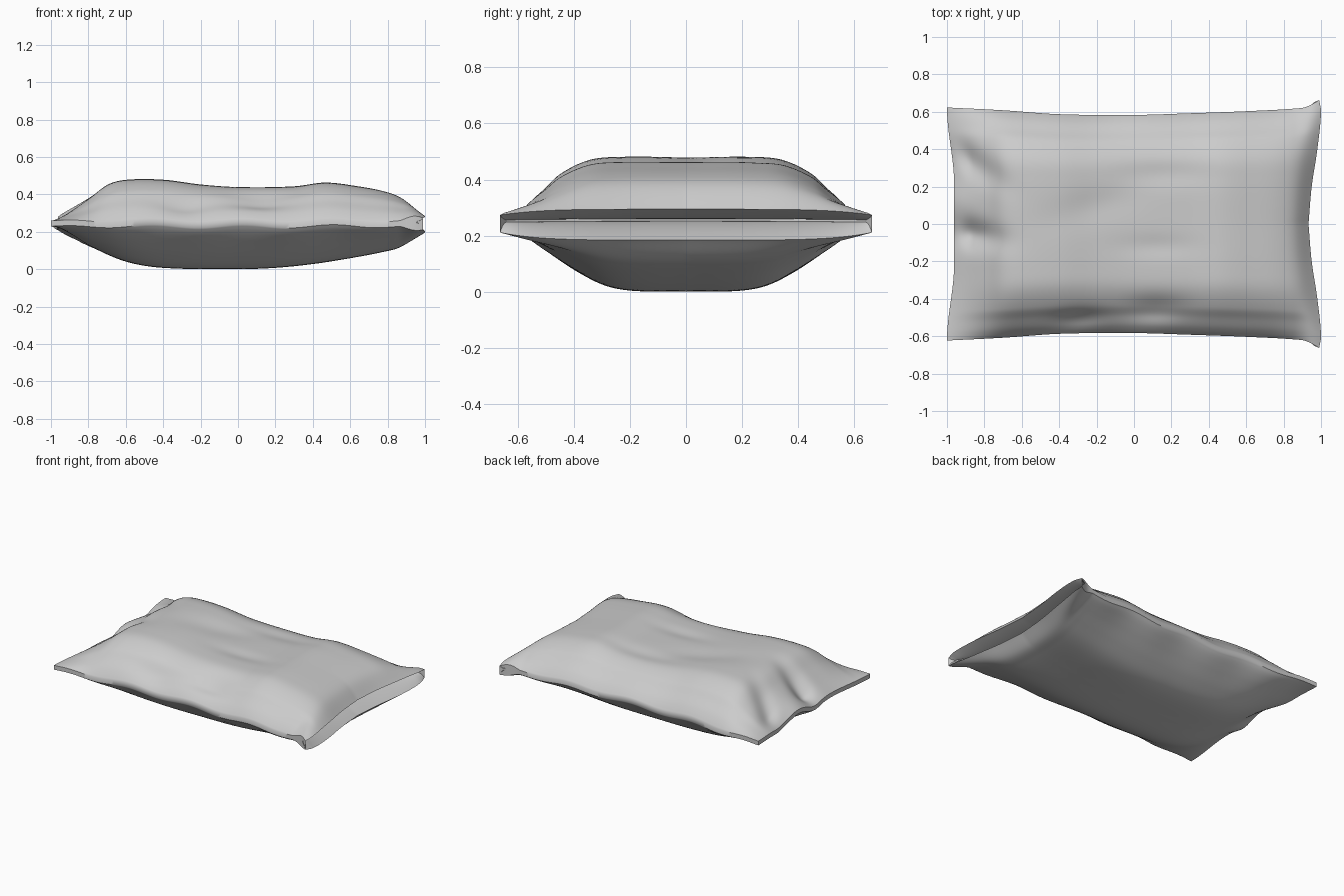
import bpy, bmesh, math

if "Cube" in bpy.data.objects:
    bpy.data.objects.remove(bpy.data.objects["Cube"])

NU, NV, NP = 110, 100, 10      # body columns, rows, pocket depth steps
LIP = 0.015                    # half thickness of the seam


def curve(pts, x):
    """Catmull-Rom style interpolation through (x, value) points."""
    if x <= pts[0][0]:
        return pts[0][1]
    for i in range(len(pts) - 1):
        (x0, a), (x1, b) = pts[i], pts[i + 1]
        if x <= x1:
            w = x1 - x0
            p, n = pts[max(i - 1, 0)], pts[min(i + 2, len(pts) - 1)]
            m0, m1 = (b - p[1]) / (x1 - p[0]) * w, (n[1] - a) / (n[0] - x0) * w
            t = (x - x0) / w
            return ((2*t**3 - 3*t*t + 1) * a + (t**3 - 2*t*t + t) * m0
                    + (3*t*t - 2*t**3) * b + (t**3 - t*t) * m1)
    return pts[-1][1]


def smooth(a, b, x):
    t = min(1, max(0, (x - a) / (b - a)))
    return t * t * (3 - 2 * t)


def gauss(x, y, cx, cy, sx, sy, slope=0):
    dx = x - cx
    return math.exp(-(dx / sx) ** 2 - ((y - cy - slope * dx) / sy) ** 2)


# side profiles, cross-section fullness and outline
TOP = [(-1, .262), (-.9, .32), (-.8, .385), (-.7, .455), (-.6, .48), (-.4, .48), (-.2, .455),
       (0, .442), (.3, .445), (.47, .465), (.65, .445), (.8, .418), (.9, .38), (1, .297)]
BOTTOM = [(-1, .232), (-.9, .18), (-.8, .125), (-.6, .043), (-.4, .01), (0, .003),
          (.2, .01), (.4, .03), (.6, .06), (.8, .095), (.9, .12), (1, .187)]
FULL_TOP = [(0, 1), (.4, 1), (.58, .95), (.75, .73), (.84, .5), (.92, .3), (.97, .13), (1, 0)]
FULL_BOT = [(0, 1), (.33, .985), (.5, .9), (.67, .68), (.83, .4), (.92, .22), (.97, .1), (1, 0)]
HALF_Y = [(-1, .623), (-.7, .608), (-.4, .587), (0, .583), (.3, .592), (.6, .603),
          (.9, .62), (.95, .635), (1, .663)]
RIGHT_X = [(0, .933), (.3, .95), (.6, .98), (.9, 1), (1, .99)]
# dents in the upper sheet: x, y, size x, size y, slope, depth
DENTS = [(-.84, -.06, .14, .07, -.15, .05), (-.87, .33, .16, .08, -.6, .035),
         (-.3, -.52, .14, .06, .1, .03), (.12, -.46, .16, .07, 0, .03),
         (-.2, .1, .25, .1, .25, .012), (.15, .27, .25, .07, 0, .012), (.12, -.12, .2, .06, 0, .01)]


def point(u, v, side):
    a = abs(v)
    x = u
    if u > 0:
        x -= (1 - curve(RIGHT_X, a)) * u ** 4
    else:
        x += .038 * smooth(1, .35, a) * u ** 6
    y = v * curve(HALF_Y, u)
    # seam line, with waves on the front and back edges and puckers at the left end
    seam = .247 + .009 * math.sin(u * 13 + 1.2) * a ** 6 * (1 - u ** 6)
    pucker = gauss(0, y, 0, .12, 1, .1) - gauss(0, y, 0, -.06, 1, .08) - .7 * gauss(0, y, 0, .36, 1, .1)
    seam += .022 * pucker * smooth(-.75, -1, u)
    open_end = smooth(.86, 1, u)
    if side > 0:
        full, h = curve(FULL_TOP, a), curve(TOP, u) - .247
    else:
        full, h = curve(FULL_BOT, a), .247 - curve(BOTTOM, u)
    full += (1 - .6 * a ** 5 - full) * open_end
    z = seam + side * (LIP + (h - LIP) * full)
    if side > 0:
        dent = sum(d[5] * gauss(x, y, *d[:5]) for d in DENTS)
        z = max(z - dent * (1 - a ** 12) * smooth(-1, -.88, u), seam + LIP * .6)
    return (x, y, z)


def ring(v):
    """One slice: lower sheet, into the open pocket, and back over the upper sheet."""
    us = [-math.cos(math.pi * i / NU) * .5 + (2 * i / NU - 1) * .5 for i in range(NU + 1)]
    low = [point(u, v, -1) for u in us]
    up = [point(u, v, 1) for u in us]
    depth = .03 + .15 * (1 - abs(v) ** 4)
    crease = .255 + .004 * (1 - v * v)
    for sheet, gap in ((low, -.004), (up, .004)):
        x, y, z = sheet[NU]
        for k in range(1, NP + 1):
            t = k / NP
            ease = 1 - (1 - t) ** 1.6
            sheet.append((x - depth * t, y * (1 - .02 * t), z + (crease + gap - z) * ease))
    return low + up[::-1]


bm = bmesh.new()
rows = []
for j in range(NV + 1):
    t = 2 * j / NV - 1
    rows.append([bm.verts.new(p) for p in ring(.5 * t + .5 * math.sin(t * math.pi / 2))])
n = len(rows[0])
for a, b in zip(rows, rows[1:]):
    for k in range(n):
        q = (k + 1) % n
        bm.faces.new((a[k], b[k], b[q], a[q]))
# seam strips closing the front and back edges
for r in (rows[0], rows[-1]):
    for k in range(NU):
        bm.faces.new((r[k], r[k + 1], r[n - 2 - k], r[n - 1 - k]))
bmesh.ops.recalc_face_normals(bm, faces=bm.faces)
# stand on the floor
low = min(v.co.z for v in bm.verts)
bmesh.ops.translate(bm, verts=bm.verts, vec=(0, 0, -low))
me = bpy.data.meshes.new("pillow")
bm.to_mesh(me)
bm.free()
pillow = bpy.data.objects.new("pillow", me)
bpy.context.collection.objects.link(pillow)
bpy.context.view_layer.objects.active = pillow
pillow.select_set(True)
bpy.ops.object.shade_smooth_by_angle(angle=math.radians(40))
